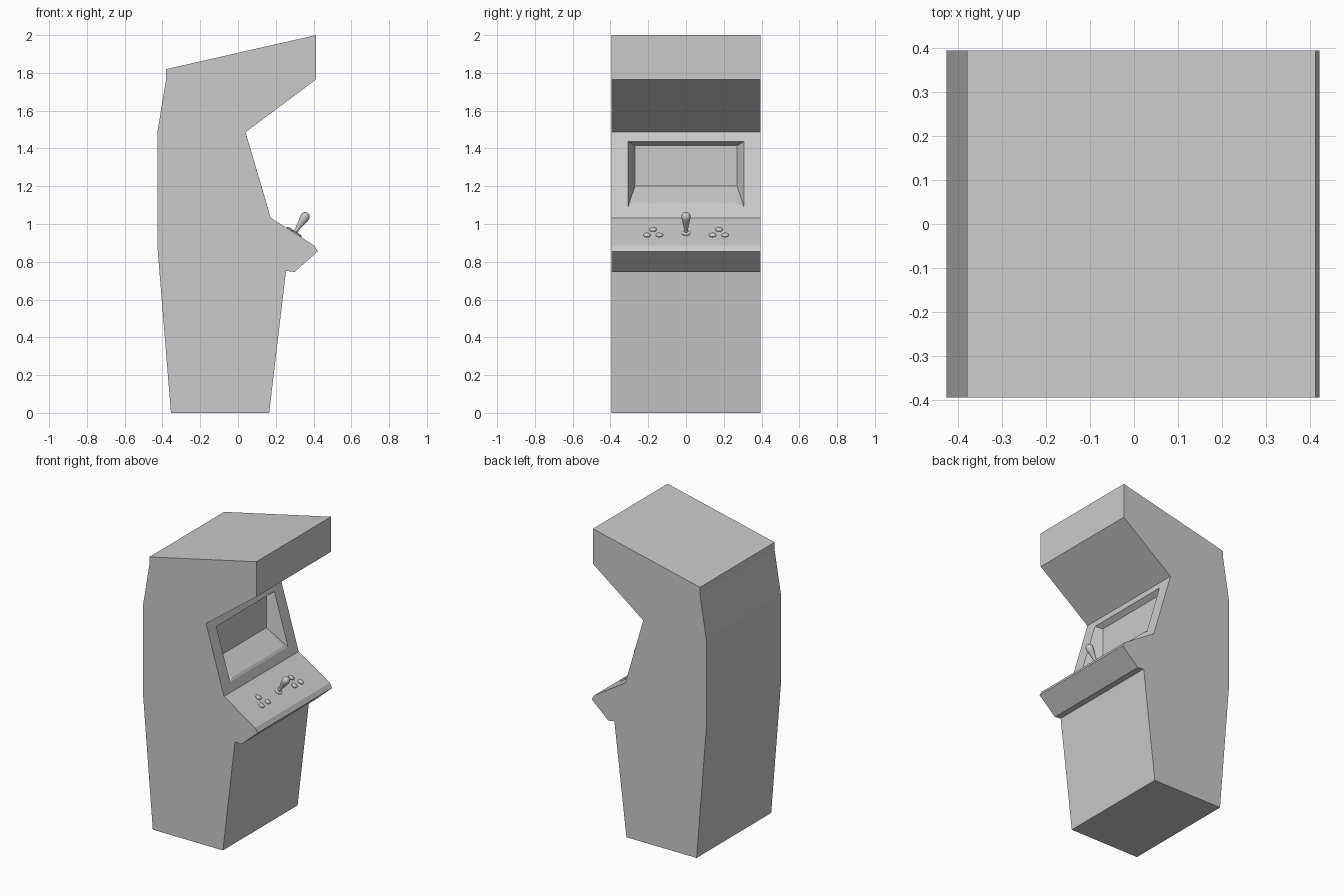
import bpy, bmesh, math
from mathutils import Vector, Matrix

if "Cube" in bpy.data.objects:
    bpy.data.objects.remove(bpy.data.objects["Cube"])

HALF = 0.395                                   # half the cabinet width
PANEL_TOP, PANEL_END = Vector((0.173, 0, 1.033)), Vector((0.405, 0, 0.885))
NORMAL = Vector((PANEL_TOP.z - PANEL_END.z, 0, PANEL_END.x - PANEL_TOP.x)).normalized()


def finish(bm, name):
    bmesh.ops.remove_doubles(bm, verts=bm.verts, dist=1e-5)
    bmesh.ops.recalc_face_normals(bm, faces=bm.faces)
    mesh = bpy.data.meshes.new(name)
    bm.to_mesh(mesh)
    bm.free()
    obj = bpy.data.objects.new(name, mesh)
    bpy.context.collection.objects.link(obj)
    return obj


def lathe(name, profile, x, y, sides):
    """Turn a (radius, height) profile about the control panel normal at x, y."""
    t = (x - PANEL_TOP.x) / (PANEL_END.x - PANEL_TOP.x)
    base = PANEL_TOP.lerp(PANEL_END, t) + Vector((0, y, 0))
    bm = bmesh.new()
    verts = [bm.verts.new((r, 0, h)) for r, h in profile]
    edges = [bm.edges.new(p) for p in zip(verts, verts[1:])]
    bmesh.ops.spin(bm, geom=verts + edges, cent=(0, 0, 0), axis=(0, 0, 1),
                   angle=math.tau, steps=sides)
    turn = NORMAL.to_track_quat('Z', 'Y').to_matrix().to_4x4()
    bm.transform(Matrix.Translation(base) @ turn)
    obj = finish(bm, name)
    bpy.ops.object.select_all(action='DESELECT')
    obj.select_set(True)
    bpy.context.view_layer.objects.active = obj
    bpy.ops.object.shade_smooth_by_angle(angle=math.radians(40))


# Cabinet: side profile swept across the width, screen side left open
PROFILE = [(-0.355, 0), (0.165, 0), (0.254, 0.752), (0.30, 0.746), (0.422, 0.855),
           (0.405, 0.885), (0.173, 1.033), (0.04, 1.486), (0.413, 1.765),
           (0.413, 2.0), (-0.38, 1.82), (-0.38, 1.77), (-0.427, 1.485), (-0.427, 0.885)]
SCREEN_EDGE = 6
bm = bmesh.new()
left = [bm.verts.new((x, -HALF, z)) for x, z in PROFILE]
right = [bm.verts.new((x, HALF, z)) for x, z in PROFILE]
bm.faces.new(left)
bm.faces.new(right[::-1])
for i in range(len(PROFILE)):
    if i != SCREEN_EDGE:
        j = (i + 1) % len(PROFILE)
        bm.faces.new((left[i], left[j], right[j], right[i]))


# Screen surround and recess, as nested rings of bottom and top corners
def ring(half, bottom, top):
    return [bm.verts.new((p[0], s * half, p[1]))
            for p, s in ((bottom, -1), (bottom, 1), (top, 1), (top, -1))]


corners = ring(HALF, PROFILE[6], PROFILE[7])
opening = ring(0.307, (0.156, 1.092), (0.0545, 1.437))
inner = ring(0.27, (0.146, 1.108), (0.022, 1.415))
for i in range(4):
    j = (i + 1) % 4
    bm.faces.new((corners[i], corners[j], opening[j], opening[i]))
fold = [bm.verts.new((0.022, s * 0.27, 1.2)) for s in (-1, 1)]
bm.faces.new((opening[0], opening[1], inner[1], inner[0]))     # lower lip
bm.faces.new((opening[2], opening[3], inner[3], inner[2]))     # upper lip
for b, t, f in ((0, 3, 0), (1, 2, 1)):                         # side walls
    bm.faces.new((opening[b], inner[b], fold[f]))
    bm.faces.new((opening[b], fold[f], inner[t], opening[t]))
bm.faces.new((inner[0], inner[1], fold[1], fold[0]))           # sloping floor
bm.faces.new((fold[0], fold[1], inner[2], inner[3]))           # screen
finish(bm, "cabinet")

# Buttons: a triangle of three on each side of the joystick
BUTTON = [(0.019, -0.004), (0.019, 0.004), (0.015, 0.008), (0.008, 0.010), (0, 0.0105)]
for side, label in ((-1, "left"), (1, "right")):
    for n, (x, y) in enumerate([(0.319, 0.141), (0.273, 0.174), (0.319, 0.207)]):
        lathe(f"{label}_button_{n + 1}", BUTTON, x, side * y, 20)

# Joystick: collar, thin neck and pear-shaped grip
lathe("joystick_collar", [(0.025, -0.004), (0.025, 0.004), (0.018, 0.009), (0, 0.011)],
      0.30, 0, 24)
lathe("joystick", [(0.012, 0), (0.011, 0.025), (0.014, 0.045), (0.020, 0.075),
                   (0.024, 0.095), (0.0235, 0.108), (0.019, 0.119), (0.011, 0.125),
                   (0, 0.127)], 0.30, 0, 24)
